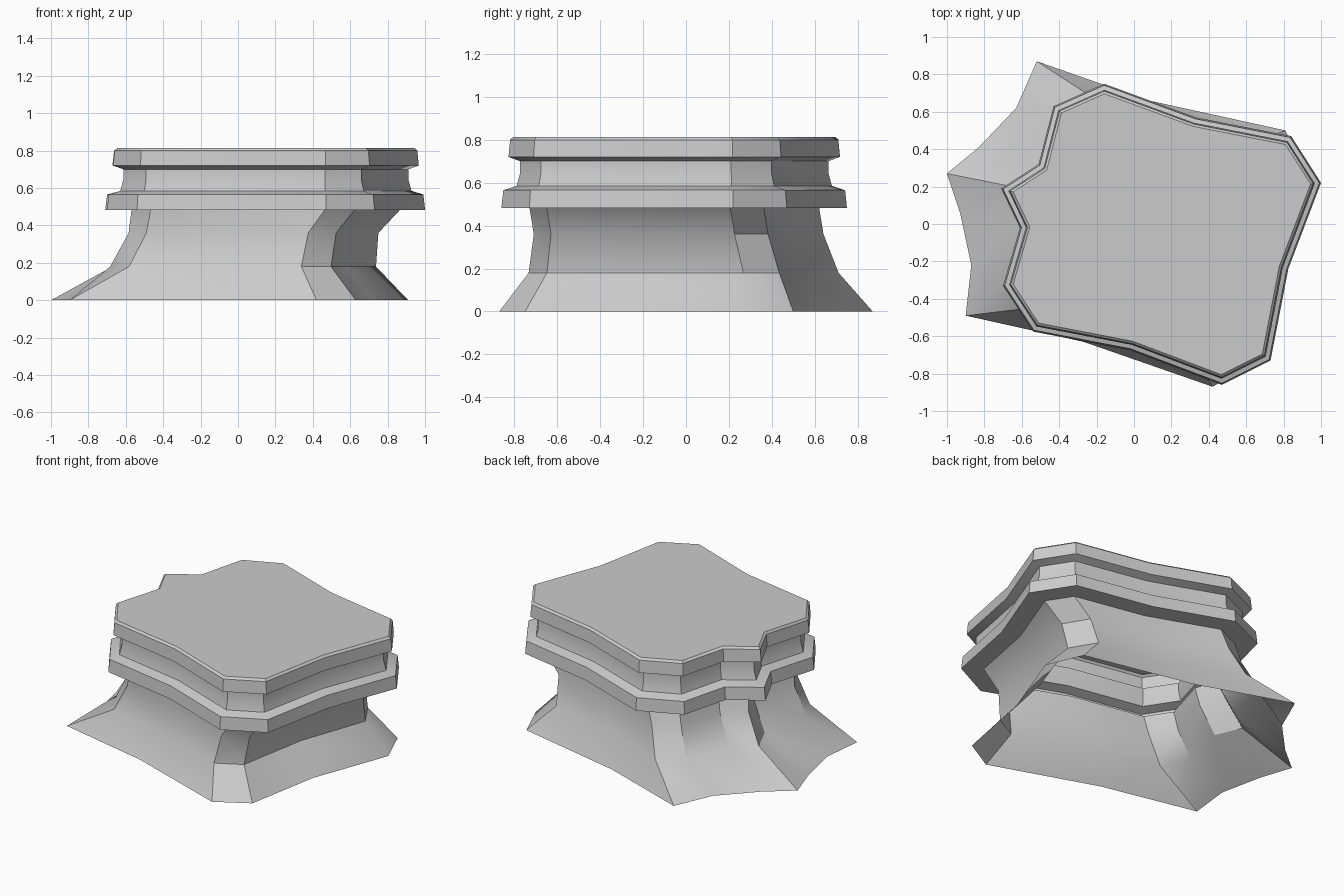
import bpy, bmesh
from mathutils import Vector

if "Cube" in bpy.data.objects:
    bpy.data.objects.remove(bpy.data.objects["Cube"])

# Widest moulding outline and foot outline, clockwise from the back corner
RIM = [(-.16, .75), (.33, .57), (.84, .47), (1.0, .22), (.825, -.24), (.73, -.73), (.47, -.86),
       (-.02, -.675), (-.54, -.575), (-.70, -.33), (-.61, -.02), (-.71, .19), (-.51, .32), (-.43, .63)]
FOOT = [(-.52, .87), (.08, .66), (.81, .50), (.91, .26), (.72, -.25), (.63, -.75), (.42, -.87),
        (-.27, -.63), (-.90, -.49), (-.87, -.22), (-.93, .06), (-1.0, .27), (-.83, .41), (-.63, .62)]


def inset(pts, d):
    """Mitred inward offset of a clockwise outline."""
    out = []
    for i, p in enumerate(pts):
        a, b, c = Vector(pts[i - 1]), Vector(p), Vector(pts[(i + 1) % len(pts)])
        e, f = (b - a).normalized(), (c - b).normalized()
        n, m = Vector((e.y, -e.x)), Vector((f.y, -f.x))
        out.append(tuple(b + (n + m) * d / (1 + n.dot(m))))
    return out


def affine(pts, sx, dx, sy, dy):
    return [(x * sx + dx, y * sy + dy) for x, y in pts]


def loft(name, rings, cap):
    bm = bmesh.new()
    rows = [[bm.verts.new((x, y, z)) for x, y in pts] for z, pts in rings]
    for lo, hi in zip(rows, rows[1:]):
        for i in range(len(lo)):
            bm.faces.new((lo[i - 1], hi[i - 1], hi[i], lo[i]))
    if cap:
        bm.faces.new(list(reversed(rows[-1])))
    me = bpy.data.meshes.new(name)
    bm.to_mesh(me)
    bm.free()
    ob = bpy.data.objects.new(name, me)
    bpy.context.collection.objects.link(ob)
    bpy.ops.object.select_all(action='DESELECT')
    ob.select_set(True)
    bpy.context.view_layer.objects.active = ob
    bpy.ops.object.shade_smooth_by_angle(angle=0.6)
    return ob


# Flared skirt, open underneath
neck = inset(RIM, .12)
loft("flared_skirt", [(0, FOOT),
                      (.18, affine(neck, .99, -.12, 1.07, .047)),
                      (.36, affine(neck, .93, -.055, 1.0, .02)),
                      (.483, neck)], False)

# Grooved moulding with the flat top slab
PROFILE = [(.12, .483), (0, .483), (.008, .565), (.065, .585), (.08, .645),
           (.08, .70), (.03, .72), (.037, .80), (.05, .813)]
loft("grooved_top", [(z, inset(RIM, d)) for d, z in PROFILE], True)
